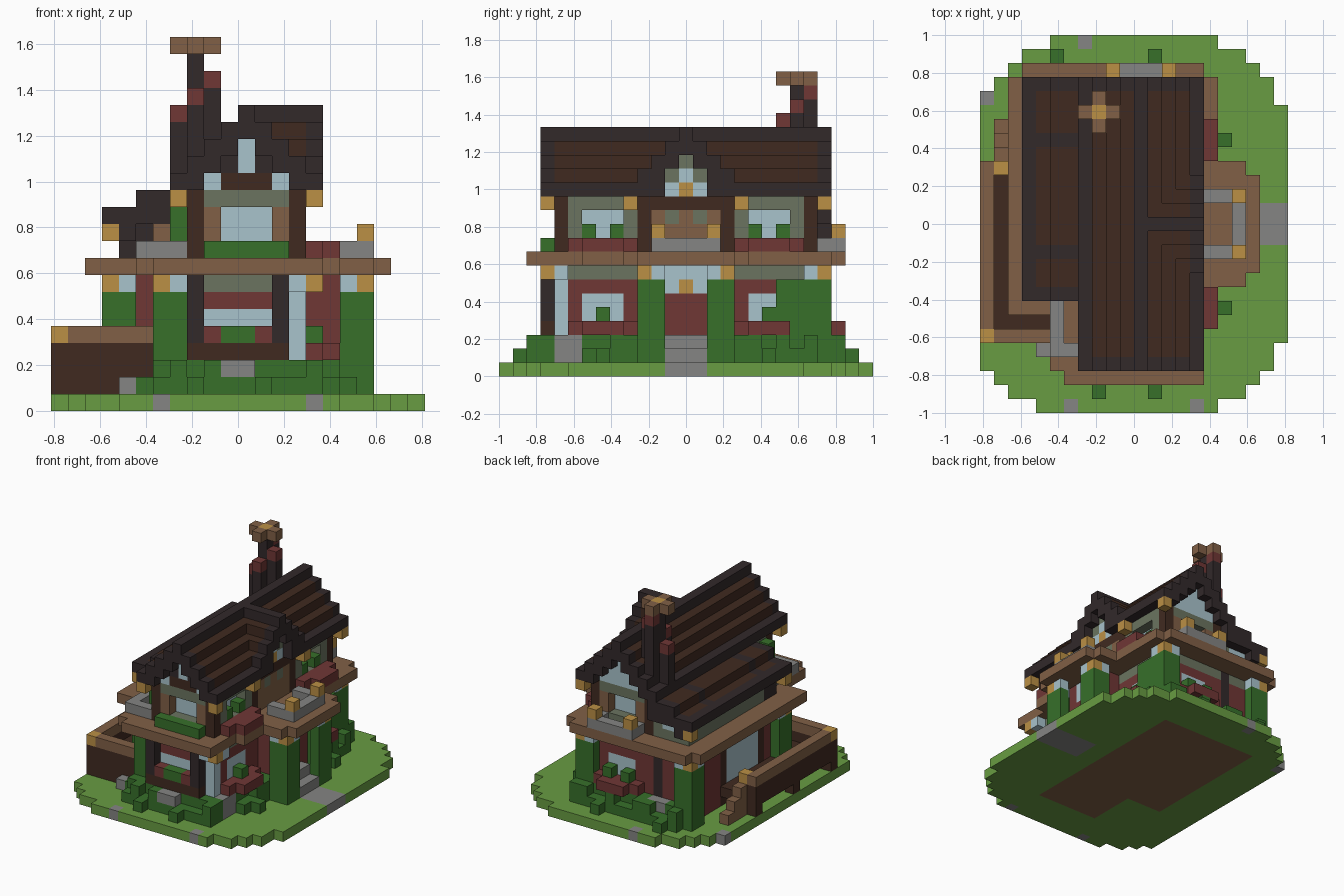
import bpy, bmesh, random
from mathutils import Vector

if "Cube" in bpy.data.objects:
    bpy.data.objects.remove(bpy.data.objects["Cube"])
random.seed(4)
UNIT = 2 / 27
MIRROR = 26          # the side facade is symmetric about the middle row

PALETTE = {
    "grass": "689c42", "leaf": "37702a", "dark_wood": "402a20",
    "charcoal": "32292a", "light_wood": "816046", "gold": "bb9045",
    "brick": "703735", "glass": "a9c3cc", "stone": "858583", "sage": "6b7460",
}


def linear(code):
    parts = [int(code[n:n + 2], 16) / 255 for n in (0, 2, 4)]
    return [((c + 0.055) / 1.055) ** 2.4 for c in parts] + [1]


def make_material(name, code):
    mat = bpy.data.materials.new(name)
    mat.use_nodes = True
    mat.diffuse_color = linear(code)
    shader = mat.node_tree.nodes["Principled BSDF"]
    shader.inputs["Base Color"].default_value = linear(code)
    shader.inputs["Roughness"].default_value = 0.9
    return mat


materials = {name: make_material(name, code) for name, code in PALETTE.items()}
cells = {}           # (x, y, z) -> (part, colour); later blocks replace earlier


def span(value):
    return range(value, value + 1) if isinstance(value, int) else range(value[0], value[1] + 1)


def block(part, colour, xs, ys, zs):
    """Fill a box of cells; colour None carves the box away."""
    for x in span(xs):
        for y in span(ys):
            for z in span(zs):
                if colour:
                    cells[x, y, z] = (part, colour)
                else:
                    cells.pop((x, y, z), None)


def both(part, colour, xs, ys, zs):
    """Block plus its copy mirrored along y."""
    low, high = (ys, ys) if isinstance(ys, int) else ys
    block(part, colour, xs, (low, high), zs)
    block(part, colour, xs, (MIRROR - high, MIRROR - low), zs)


def corner(x, y, dx, dy, stem=True):
    """Leafy corner column with a gold lamp and two glass brackets."""
    for cx, cy, cap in ((x, y, "gold"), (x + dx, y, "glass"), (x, y + dy, "glass")):
        if stem:
            block("corner_column", "leaf", cx, cy, (1, 6))
        block("corner_lamp", cap, cx, cy, 7)


# Ground disc with rounded corners, timber base below the house
left_inset = [4, 2, 1] + [0] * 20 + [1, 2, 3, 5]
right_inset = [5, 3, 2, 1, 1] + [0] * 17 + [1, 1, 2, 3, 5]
for y, (a, b) in enumerate(zip(left_inset, right_inset)):
    block("ground", "grass", (a, 21 - b), y, 0)
block("ground", "light_wood", (4, 14), (9, 22), 0)
block("ground", "light_wood", (8, 14), (4, 9), 0)
block("path", "stone", (17, 21), (12, 14), 0)
for x, y in ((7, 26), (0, 22), (6, 0), (15, 0)):
    block("path", "stone", x, y, 0)

# Bushes around the walls
block("bush", "leaf", (6, 15), 3, (1, 2))
block("bush", "leaf", 15, (3, 23), (1, 2))
block("bush", "leaf", (4, 15), 23, (1, 2))
for x in range(6, 16):
    block("bush", "leaf", x, 2, (1, random.choice((1, 2))))
for x in range(4, 16):
    block("bush", "leaf", x, 24, (1, random.choice((1, 2))))
for y in range(6, 23):
    block("bush", "leaf", 16, y, (1, random.choice((1, 2))))
for x, y in ((5, 25), (12, 25), (8, 1), (12, 1), (17, 19), (17, 7), (5, 4)):
    block("bush", "leaf", x, y, 1)
block("garden_stone", "stone", (10, 11), (2, 3), 2)
block("garden_stone", "stone", 4, 4, 1)
block("garden_stone", "stone", 15, (4, 5), (1, 2))
block("garden_stone", "stone", (6, 7), 23, (1, 2))

# Ground floor walls
block("ground_floor", "brick", (4, 14), (9, 22), (1, 7))
block("ground_floor", "brick", (8, 14), (4, 8), (1, 7))
block("ground_floor", "sage", 14, (5, 21), 7)
block("ground_floor", "sage", (5, 14), 22, 7)
block("ground_floor", "sage", 4, (10, 21), 7)
block("ground_floor", "sage", 8, (4, 8), 7)
block("ground_floor", "dark_wood", 4, (11, 17), (1, 6))
block("side_window", "glass", 4, (12, 16), (2, 6))
both("corner_window", "glass", 14, 4, (3, 7))

# Front bay: recessed window between posts, planter below
block("front_bay", "sage", (9, 12), 4, 7)
block("front_window", "glass", (9, 12), 4, 5)
for x in (8, 13):
    block("front_post", "charcoal", x, 3, (3, 7))
block("front_planter", "dark_wood", (8, 13), 3, 3)
block("front_planter", "brick", (9, 12), 3, 4)
block("front_planter", "leaf", (10, 11), 3, 4)

# Side windows with flower boxes
both("side_window", "glass", 14, (6, 8), (4, 5))
both("flower_box", "brick", 15, (5, 9), 3)
both("flower_box", "brick", 16, (6, 8), 3)
both("flower_box", "leaf", 15, 7, 4)

# Back window with flower box
block("back_post", "charcoal", 7, 22, (1, 7))
block("back_window", "glass", (10, 12), 22, (4, 5))
block("flower_box", "brick", (9, 13), 23, 3)
block("flower_box", "brick", (10, 12), 24, 3)
for x in (10, 12):
    block("flower_box", "leaf", x, 23, 4)

# Door, steps and porch columns
block("door", "brick", (15, 16), (11, 15), (1, 7))
block("door_light", "glass", 16, (12, 14), (6, 7))
block("door_light", "gold", 16, 13, 6)
block("step", "stone", (17, 18), (11, 15), 1)
block("step", "stone", 17, (12, 14), 2)
corner(18, 10, -1, 1)
corner(18, 16, -1, -1)
corner(3, 8, 1, 1)
corner(3, 23, 1, -1)
corner(6, 4, 1, 1)
corner(15, 23, -1, -1)
corner(15, 3, -1, 1, stem=False)
block("ivy", "leaf", 15, (20, 22), (1, 6))

# Timber floor band and balcony decks
for xs, ys in (((6, 15), (2, 24)), ((3, 15), (7, 24)), ((2, 3), (7, 23)),
               ((5, 6), (3, 7)), (16, (6, 23)), ((16, 18), (9, 17)), (19, (10, 16))):
    block("floor_band", "light_wood", xs, ys, 8)

# Upper floor walls with recessed windows
block("upper_floor", "sage", (8, 14), (4, 22), (9, 12))
block("upper_floor", "sage", (4, 8), (9, 22), (9, 11))
for x in (8, 14):
    both("upper_post", "dark_wood", x, 4, (9, 12))
for x in (9, 13):
    both("upper_frame", "light_wood", x, 4, (10, 11))
both("upper_window", None, (10, 12), 4, (10, 11))
both("upper_window", "glass", (10, 12), 5, (10, 11))
block("upper_planter", "leaf", (9, 13), 3, 9)
block("upper_planter", "leaf", 7, 5, (9, 11))
block("upper_window", "glass", (5, 6), 22, 10)
both("upper_post", "dark_wood", 14, 10, (9, 12))
both("upper_window", None, 14, (6, 8), (10, 11))
both("upper_window", "glass", 13, (6, 8), (10, 11))
both("upper_box", "brick", 15, (5, 9), 9)
both("upper_box", "brick", 16, (6, 8), 9)
for y in (6, 8):
    both("upper_box", "leaf", 14, y, 10)
block("balcony_door", "light_wood", 14, (11, 15), (9, 11))
both("balcony_door", "sage", 14, 12, 11)
block("upper_beam", "dark_wood", 14, (10, 16), 12)
both("eave_lamp", "gold", 15, 9, 12)
for x in (7, 15):
    both("eave_lamp", "gold", x, 3, 12)

# Balcony rails with lamps
both("balcony_rail", "stone", (16, 18), 11, 9)
block("balcony_rail", "stone", 18, (11, 15), 9)
both("balcony_lamp", "gold", 18, 11, 10)
block("balcony_rail", "stone", (9, 13), 24, 9)
for x in (9, 13):
    block("balcony_rail", "stone", x, 23, 9)
    block("balcony_lamp", "gold", x, 24, 10)
block("balcony_rail", "stone", (5, 7), 4, 9)
block("balcony_rail", "stone", 5, (4, 7), 9)
block("balcony_lamp", "light_wood", 6, 8, 10)

# Lean-to roof on the low side
block("lean_gable", "charcoal", (4, 7), (9, 10), (9, 11))
for x in range(3, 8):
    top = 11 + (x > 4)
    block("lean_roof", "charcoal" if x == 3 else "dark_wood", x, (8, 23), top)
    for y in (8, 11, 19, 23):
        block("lean_roof", "charcoal", x, y, top)
    if x > 3:
        for y in (8, 23):
            block("lean_roof", "charcoal", x, y, top - 1)
for y in (8, 23):
    block("eave_lamp", "gold", 3, y, 10)

# Main stepped roof, gable walls and dormer
for d in range(5):
    for x in (11 - d, 11 + d):
        low = max(16 - d, 13)
        if d < 4:
            block("gable_wall", "charcoal", x, (4, 22), (13, low))
        block("main_roof", "dark_wood" if 0 < d < 4 else "charcoal", x, (3, 23), (low, 17 - d))
        both("roof_rim", "charcoal", x, 3, (low, 17 - d))
block("main_roof", None, 15, (12, 14), 13)
for d in range(5):
    low = max(16 - d, 13)
    for x in range(11 + (d > 0), 16):
        tone = "dark_wood" if 0 < d < 4 and x < 15 else "charcoal"
        if d < 4 and x < 15:
            both("dormer_wall", "charcoal", x, 13 - d, (13, low))
        for z in range(low, 18 - d):
            if z >= 28 - x or x == 15:
                both("dormer_roof", tone, x, 13 - d, z)
block("gable_beam", "dark_wood", (10, 12), 4, 13)
block("gable_window", "glass", (10, 12), 22, (13, 14))
for x in (9, 13):
    both("gable_window", "glass", x, 4, 13)
both("gable_window", "glass", 11, 4, (14, 15))
both("dormer_window", "sage", 14, 12, 14)
both("dormer_window", "glass", 14, 12, 13)
block("dormer_window", "glass", 14, 13, 14)
block("dormer_window", "sage", 14, 13, 15)
block("dormer_window", "gold", 14, 13, 13)

# Chimney: cross of columns with brick tips and a timber cap
for dx, dy, top in ((0, 0, 20), (1, 0, 19), (-1, 0, 17), (0, -1, 18), (0, 1, 20)):
    block("chimney", "charcoal", 8 + dx, 21 + dy, (13, top))
    block("chimney_cap", "light_wood", 8 + dx, 21 + dy, 21)
    if dx or dy:
        block("chimney", "brick", 8 + dx, 21 + dy, top)
block("chimney_cap", "gold", 8, 21, 21)

# Raised terrace with parapet, lamps and stairs
block("terrace_floor", "dark_wood", (1, 3), (6, 17), 2)
block("terrace_floor", "dark_wood", (1, 5), (6, 7), 2)
for xs, ys in ((0, (5, 17)), ((0, 5), 5), (1, 17)):
    block("terrace_wall", "dark_wood", xs, ys, (2, 3))
    block("terrace_rail", "light_wood", xs, ys, 4)
for x, y in ((0, 5), (0, 11), (0, 17), (1, 5), (2, 5), (3, 5)):
    block("terrace_leg", "dark_wood", x, y, 1)
for x, y in ((0, 5), (1, 17)):
    block("terrace_lamp", "gold", x, y, 4)
for n in range(3):
    block("terrace_stair", "light_wood", 1, 18 + n, (1, 3 - n))

# Turn the blocks of each part into one mesh of visible faces
parts = {}
for cell, (part, colour) in cells.items():
    parts.setdefault(part, []).append((cell, colour))
for part, members in parts.items():
    bm, corners = bmesh.new(), {}
    used = sorted({colour for _, colour in members})
    for cell, colour in members:
        for axis in range(3):
            for side in (0, 1):
                step = list(cell)
                step[axis] += 2 * side - 1
                if tuple(step) in cells:
                    continue
                ring = []
                for u, v in ((0, 0), (1, 0), (1, 1), (0, 1)):
                    p = list(cell)
                    p[axis] += side
                    p[(axis + 1) % 3] += u
                    p[(axis + 2) % 3] += v
                    key = tuple(p)
                    if key not in corners:
                        corners[key] = bm.verts.new((Vector(key) - Vector((11, 13.5, 0))) * UNIT)
                    ring.append(corners[key])
                face = bm.faces.new(ring if side else ring[::-1])
                face.material_index = used.index(colour)
    mesh = bpy.data.meshes.new(part)
    bm.to_mesh(mesh)
    bm.free()
    for colour in used:
        mesh.materials.append(materials[colour])
    bpy.context.collection.objects.link(bpy.data.objects.new(part, mesh))
